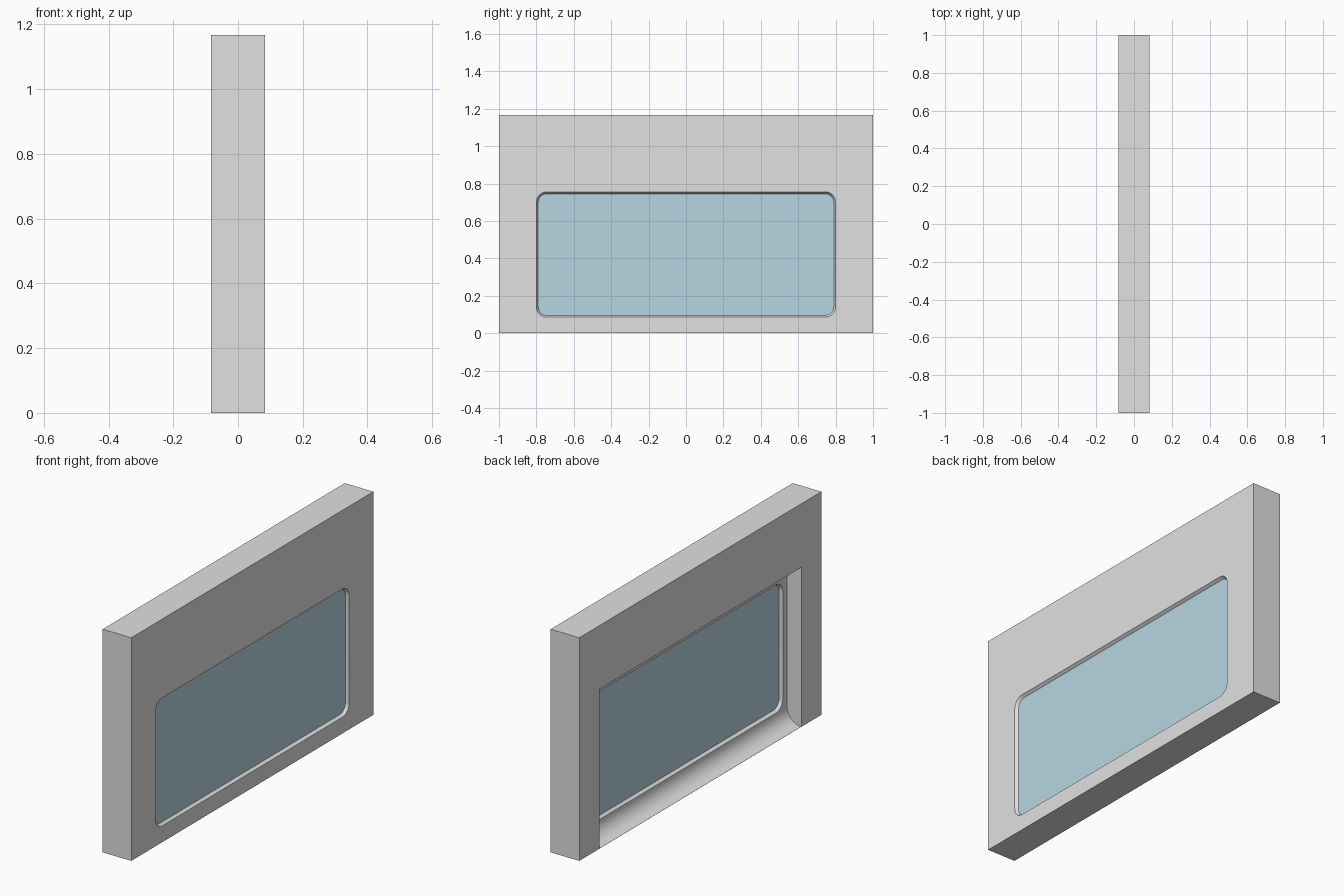
import bpy, bmesh, math

if "Cube" in bpy.data.objects:
    bpy.data.objects.remove(bpy.data.objects["Cube"])

H, T = 1.167, 0.083          # wall height, half thickness


def material(name, rgb):
    m = bpy.data.materials.new(name)
    m.diffuse_color = (*rgb, 1)
    m.use_nodes = True
    m.node_tree.nodes["Principled BSDF"].inputs["Base Color"].default_value = m.diffuse_color
    return m


GREY = material("wall grey", (0.75, 0.75, 0.75))
BLUE = material("pale glass blue", (0.48, 0.67, 0.75))


def loft(name, rings, mat):
    """Solid from equal-length closed rings, capped at both ends."""
    bm = bmesh.new()
    vs = [[bm.verts.new(p) for p in r] for r in rings]
    n = len(vs[0])
    for a, b in zip(vs, vs[1:]):
        for i in range(n):
            j = (i + 1) % n
            bm.faces.new((a[i], a[j], b[j], b[i]))
    bm.faces.new(vs[0])
    bm.faces.new(vs[-1])
    bmesh.ops.recalc_face_normals(bm, faces=bm.faces)
    me = bpy.data.meshes.new(name)
    bm.to_mesh(me)
    bm.free()
    me.materials.append(mat)
    ob = bpy.data.objects.new(name, me)
    bpy.context.collection.objects.link(ob)
    return ob


def window_ring(x, grow):
    """Rounded rectangle in the y-z plane."""
    hy, hz, r = 0.79 + grow, 0.325 + grow, 0.045 + grow
    pts = []
    for k, (sy, sz) in enumerate([(1, 1), (-1, 1), (-1, -1), (1, -1)]):
        for i in range(9):
            a = math.pi / 2 * (k + i / 8)
            pts.append((x, sy * (hy - r) + r * math.cos(a),
                        0.42 + sz * (hz - r) + r * math.sin(a)))
    return pts


# Wall block
wall = loft("wall", [[(-T, y, 0), (T, y, 0), (T, y, H), (-T, y, H)] for y in (-1, 1)], GREY)

# Recess on the left side, with a coved floor
cove = [(-T + T * math.sin(math.pi / 2 * i / 16),
         0.0835 - 0.083 * math.cos(math.pi / 2 * i / 16)) for i in range(17)]
profile = [(-0.2, 0.0005)] + cove + [(0, 0.834), (-0.2, 0.834)]
recess = loft("recess_cutter", [[(x, y, z) for x, z in profile] for y in (-0.835, 0.835)], GREY)

# Window opening with splayed edges on both sides
opening = loft("window_cutter", [window_ring(x, g) for x, g in
               ((-0.015, 0.02), (0.015, 0), (0.068, 0), (0.098, 0.02))], GREY)

for cutter in (recess, opening):
    cutter.hide_render = True
    mod = wall.modifiers.new("cut", "BOOLEAN")
    mod.operation = "DIFFERENCE"
    mod.solver = "EXACT"
    mod.object = cutter
dg = bpy.context.evaluated_depsgraph_get()
cut_mesh = bpy.data.meshes.new_from_object(wall.evaluated_get(dg))
wall.modifiers.clear()
wall.data = cut_mesh
for cutter in (recess, opening):
    bpy.data.objects.remove(cutter)

# Glass pane
glass = loft("glass_pane", [window_ring(0.015, 0.0005), window_ring(0.068, 0.0005)], BLUE)

# Smooth the cove and rounded corners, keep other edges sharp
for ob in (wall, glass):
    ob.select_set(True)
bpy.context.view_layer.objects.active = wall
bpy.ops.object.shade_smooth_by_angle(angle=math.radians(25))
